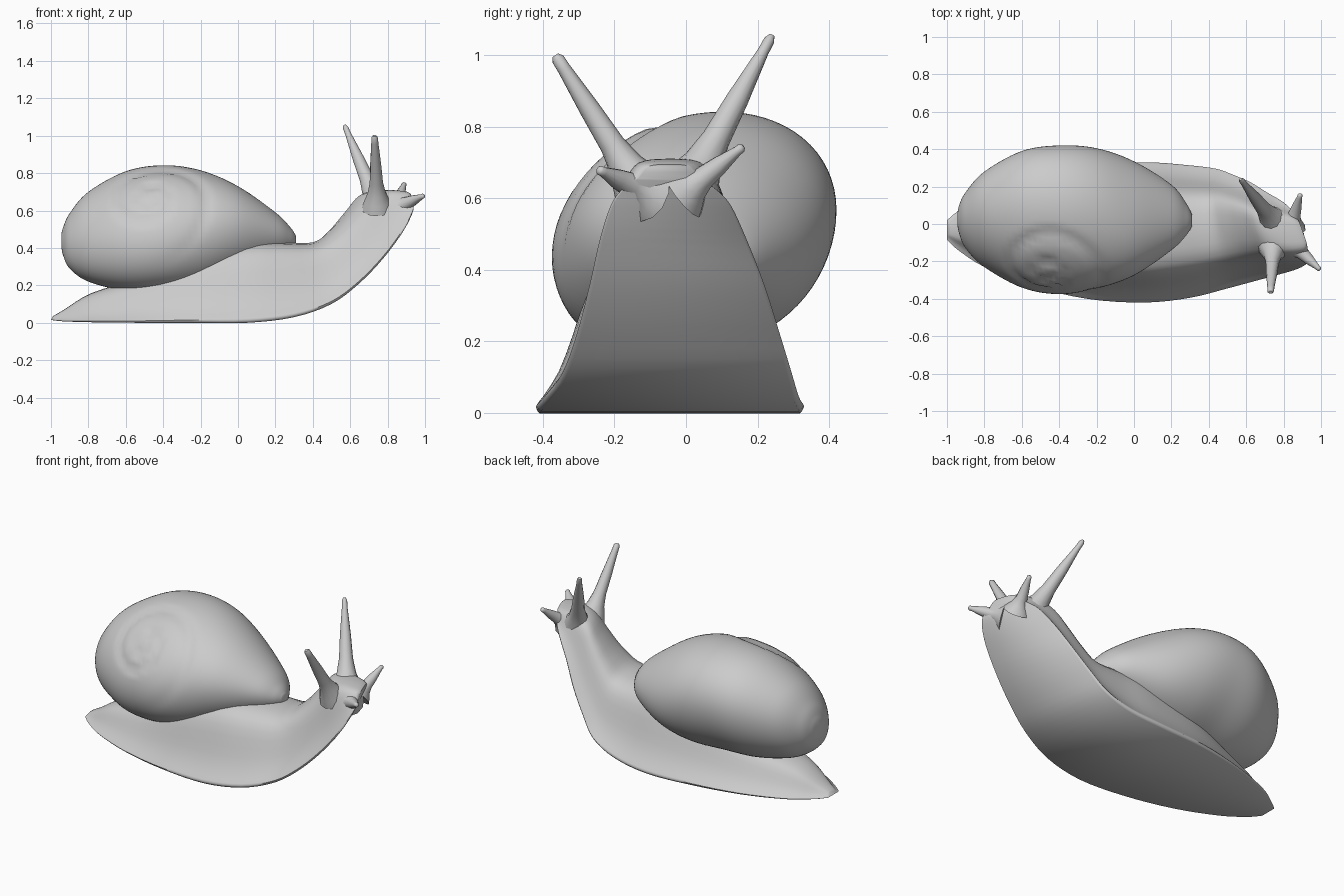
import bpy
import math
from mathutils import Vector

if "Cube" in bpy.data.objects:
    bpy.data.objects.remove(bpy.data.objects["Cube"], do_unlink=True)

grey = bpy.data.materials.new("plain grey")
grey.use_nodes = True
COLOUR = (0.6, 0.6, 0.6, 1)
grey.diffuse_color = COLOUR
grey.node_tree.nodes["Principled BSDF"].inputs["Base Color"].default_value = COLOUR


def smooth_rows(rows, steps):
    """Run a smooth curve through rows of numbers."""
    out = []
    for i in range(len(rows) - 1):
        quad = [rows[max(i - 1, 0)], rows[i], rows[i + 1], rows[min(i + 2, len(rows) - 1)]]
        for s in range(steps):
            t = s / steps
            out.append([b + 0.5 * t * (c - a + t * (2 * a - 5 * b + 4 * c - d
                                                    + t * (3 * (b - c) + d - a)))
                        for a, b, c, d in zip(*quad)])
    return out + [list(rows[-1])]


def loft(name, rings, angle):
    """Skin a list of closed rings and cap both ends."""
    n = len(rings[0])
    verts = [p for ring in rings for p in ring]
    faces = [(r * n + i, r * n + (i + 1) % n, (r + 1) * n + (i + 1) % n, (r + 1) * n + i)
             for r in range(len(rings) - 1) for i in range(n)]
    faces += [tuple(reversed(range(n))), tuple(range(len(verts) - n, len(verts)))]
    mesh = bpy.data.meshes.new(name)
    mesh.from_pydata(verts, [], faces)
    mesh.materials.append(grey)
    obj = bpy.data.objects.new(name, mesh)
    bpy.context.collection.objects.link(obj)
    bpy.ops.object.select_all(action="DESELECT")
    obj.select_set(True)
    bpy.context.view_layer.objects.active = obj
    bpy.ops.object.mode_set(mode="EDIT")
    bpy.ops.mesh.select_all(action="SELECT")
    bpy.ops.mesh.normals_make_consistent(inside=False)
    bpy.ops.object.mode_set(mode="OBJECT")
    bpy.ops.object.shade_smooth_by_angle(angle=math.radians(angle))


# Body: sole x, sole z, right edge y, left edge y, top x, top z, fullness, turn to the right
body_stations = [
    (-1.0, .015, -.085, .02, -.99, .035, .5, 0),
    (-.94, .008, -.14, .07, -.93, .07, .5, 0),
    (-.8, .003, -.23, .16, -.78, .16, .55, 0),
    (-.55, 0, -.33, .25, -.5, .25, .65, 0),
    (-.25, 0, -.4, .31, -.25, .37, .68, 0),
    (.05, 0, -.42, .33, .05, .43, .69, 0),
    (.3, .03, -.395, .315, .22, .43, .67, .02),
    (.5, .1, -.345, .295, .4, .43, .66, .09),
    (.65, .21, -.305, .262, .5, .5, .64, .2),
    (.78, .345, -.27, .22, .59, .6, .64, .3),
    (.88, .48, -.24, .168, .67, .685, .7, .4),
    (.93, .575, -.21, .125, .77, .71, .82, .42),
    (.94, .62, -.18, .085, .87, .705, .85, .4),
    (.93, .65, -.14, .045, .905, .695, .85, .35),
]
# Half outline of a slice: share of width, share of height
half = [(.97, 0), (1, .04), (.95, .1), (.83, .27), (.73, .5), (.63, .75), (.49, .91), (.27, .98)]
half = smooth_rows(half, 2)
body_rings = []
for bx, bz, right, left, tx, tz, full, turn in smooth_rows(body_stations, 4):
    mid, wide = (left + right) / 2, (left - right) / 2
    sole, top = Vector((bx, 0, bz)), Vector((tx, 0, tz))
    ring = []
    for side, points in ((-1, half), (1, half[::-1])):
        for w, h in points:
            p = sole.lerp(top, h)
            offset = side * wide * w ** (.7 / full)
            ring.append((p.x - turn * (offset + wide * (1 - h)), mid + offset, p.z))
        if side < 0:
            ring.append((tx, mid, tz))
    body_rings.append(ring)
loft("body", body_rings, 60)

# Shell: x, right y, left y, bottom z, top z, lean
shell_stations = [
    (-.945, .0, .05, .41, .47, .2), (-.935, -.05, .1, .36, .51, .2),
    (-.9, -.13, .17, .29, .585, .2), (-.8, -.23, .28, .22, .7, .2),
    (-.6, -.34, .39, .17, .81, .22), (-.4, -.375, .42, .165, .842, .2),
    (-.2, -.345, .405, .18, .815, .1), (0, -.275, .335, .24, .73, -.06),
    (.2, -.14, .21, .33, .59, -.15), (.28, -.06, .11, .38, .51, -.15),
    (.31, -.01, .05, .41, .465, -.15),
]
apex = Vector((-.47, -.25, .66))
axis = Vector((0, -.8, .6))
across, up = Vector((1, 0, 0)), Vector((0, .6, .8))


def coil(p):
    """Press a spiral seam around the spire into a shell point."""
    d = p - apex
    if d.dot(axis) < -.3:
        return p
    u, v = d.dot(across), d.dot(up)
    r = math.hypot(u, v)
    turn = math.log(max(r, .02) / .3) + math.atan2(v, u) / math.tau
    gap = abs(turn - round(turn))
    fade = max(0, min(1, (.36 - r) / .1))
    return p - axis * .018 * fade * math.exp(-(gap / .1) ** 2)


shell_rings = []
for x, right, left, low, high, lean in smooth_rows(shell_stations, 7):
    ry, rz = (left - right) / 2, (high - low) / 2
    ring = []
    for i in range(72):
        a = math.tau * i / 72
        # The underside is a little squarer than the crown
        c = math.cos(a)
        if math.sin(a) < 0:
            c = math.copysign(abs(c) ** .88, c)
        y = (left + right) / 2 + ry * c
        z = (low + high) / 2 + rz * math.sin(a + lean)
        ring.append(coil(Vector((x, y, z))))
    shell_rings.append(ring)
loft("shell", shell_rings, 60)


# Feelers: tapered stalks with a flared root
def feeler(name, root, tip, flare, thin):
    root, tip = Vector(root), Vector(tip)
    turn = (tip - root).to_track_quat("Z", "Y")
    profile = [(0, flare), (.1, flare * .8), (.2, flare * .58), (.35, flare * .42),
               (.6, flare * .28 + thin * .3), (.9, thin), (.97, thin * .95), (1, thin * .5)]
    rings = [[root.lerp(tip, t) + turn @ Vector((r * math.cos(k * math.tau / 12),
                                                 r * math.sin(k * math.tau / 12), 0))
              for k in range(12)] for t, r in profile]
    loft(name, rings, 50)


feeler("left_eye_stalk", (.755, .0, .61), (.57, .24, 1.055), .095, .016)
feeler("right_eye_stalk", (.745, -.12, .615), (.73, -.365, 1.0), .085, .019)
feeler("left_mouth_feeler", (.84, -.01, .61), (.89, .16, .745), .08, .014)
feeler("right_mouth_feeler", (.85, -.11, .615), (.995, -.245, .68), .085, .014)
